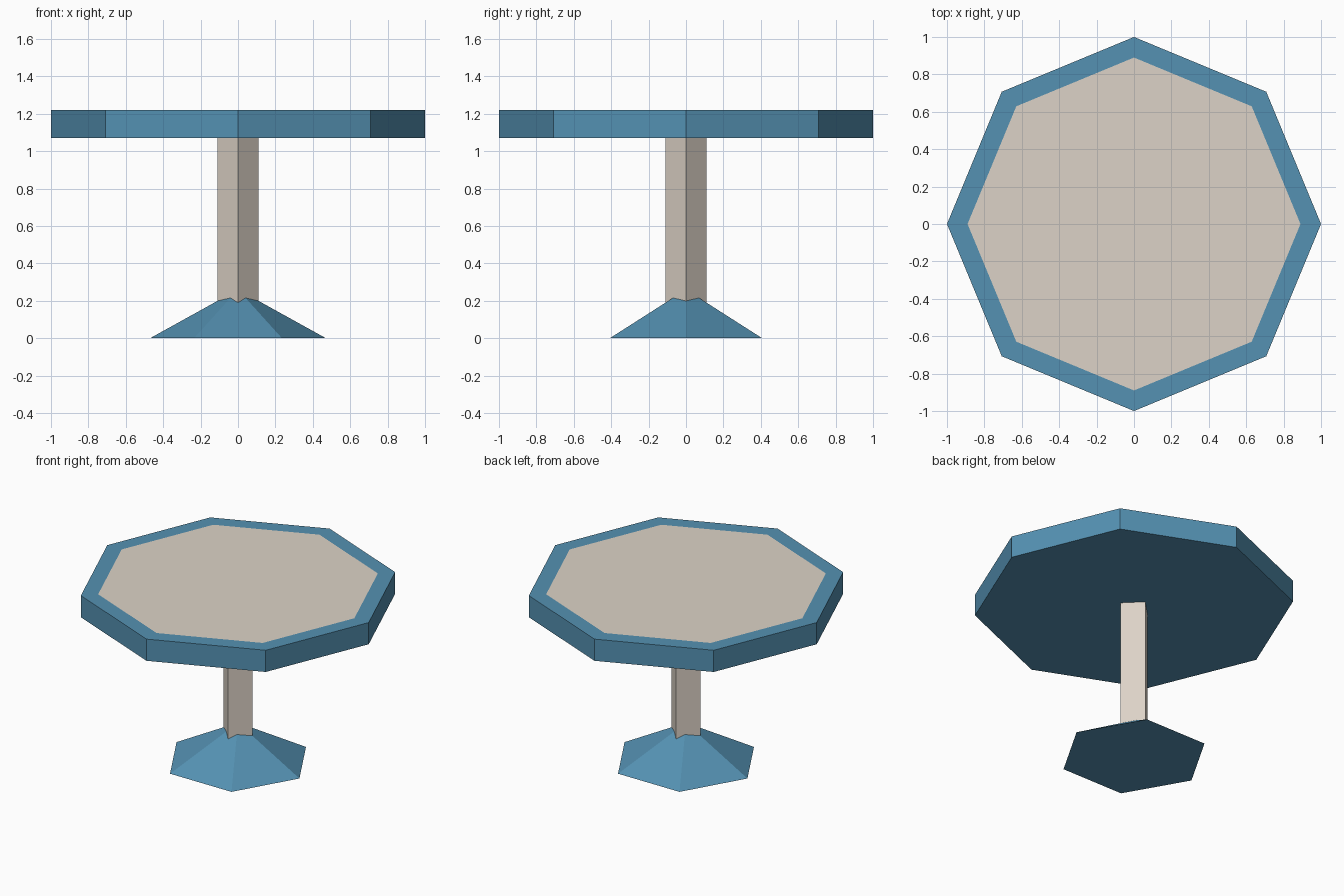
import bpy, bmesh, math

if "Cube" in bpy.data.objects:
    bpy.data.objects.remove(bpy.data.objects["Cube"])


def material(name, rgb):
    m = bpy.data.materials.new(name)
    m.diffuse_color = (*rgb, 1)
    m.use_nodes = True
    m.node_tree.nodes["Principled BSDF"].inputs["Base Color"].default_value = m.diffuse_color
    return m


blue = material("muted blue", (0.089, 0.283, 0.445))
beige = material("warm beige", (0.72, 0.65, 0.57))


def prism(name, sides, r_bottom, r_top, z0, z1, mats, inset=0):
    """Regular prism or cone with a corner on +x; optional flush inset top in the second colour."""
    bm = bmesh.new()
    bmesh.ops.create_cone(bm, cap_ends=True, segments=sides, radius1=r_bottom,
                          radius2=r_top, depth=z1 - z0)
    # turn so that one corner lies exactly on the x axis
    ref = min(bm.verts, key=lambda v: (round(v.co.z, 4), -round(v.co.x, 4)))
    turn = -math.atan2(ref.co.y, ref.co.x)
    c, s = math.cos(turn), math.sin(turn)
    for v in bm.verts:
        x, y, z = v.co
        v.co = (c * x - s * y, s * x + c * y, z + (z0 + z1) / 2)
    bm.normal_update()
    if inset:
        top = [f for f in bm.faces if f.normal.z > 0.9]
        bmesh.ops.inset_region(bm, faces=top, thickness=inset, use_even_offset=True)
        for f in top:
            f.material_index = 1
    mesh = bpy.data.meshes.new(name)
    bm.to_mesh(mesh)
    bm.free()
    for m in mats:
        mesh.materials.append(m)
    obj = bpy.data.objects.new(name, mesh)
    bpy.context.collection.objects.link(obj)
    return obj


# Octagonal top with a flush beige panel (corner radius 0.89)
prism("table_top", 8, 1.0, 1.0, 1.07, 1.22, [blue, beige],
      inset=0.11 * math.cos(math.pi / 8))

# Square post, turned corner-on to the front
prism("post", 4, 0.11, 0.11, 0.12, 1.07, [beige])

# Six-sided pyramid foot
prism("foot", 6, 0.47, 0.0, 0.0, 0.26, [blue])
